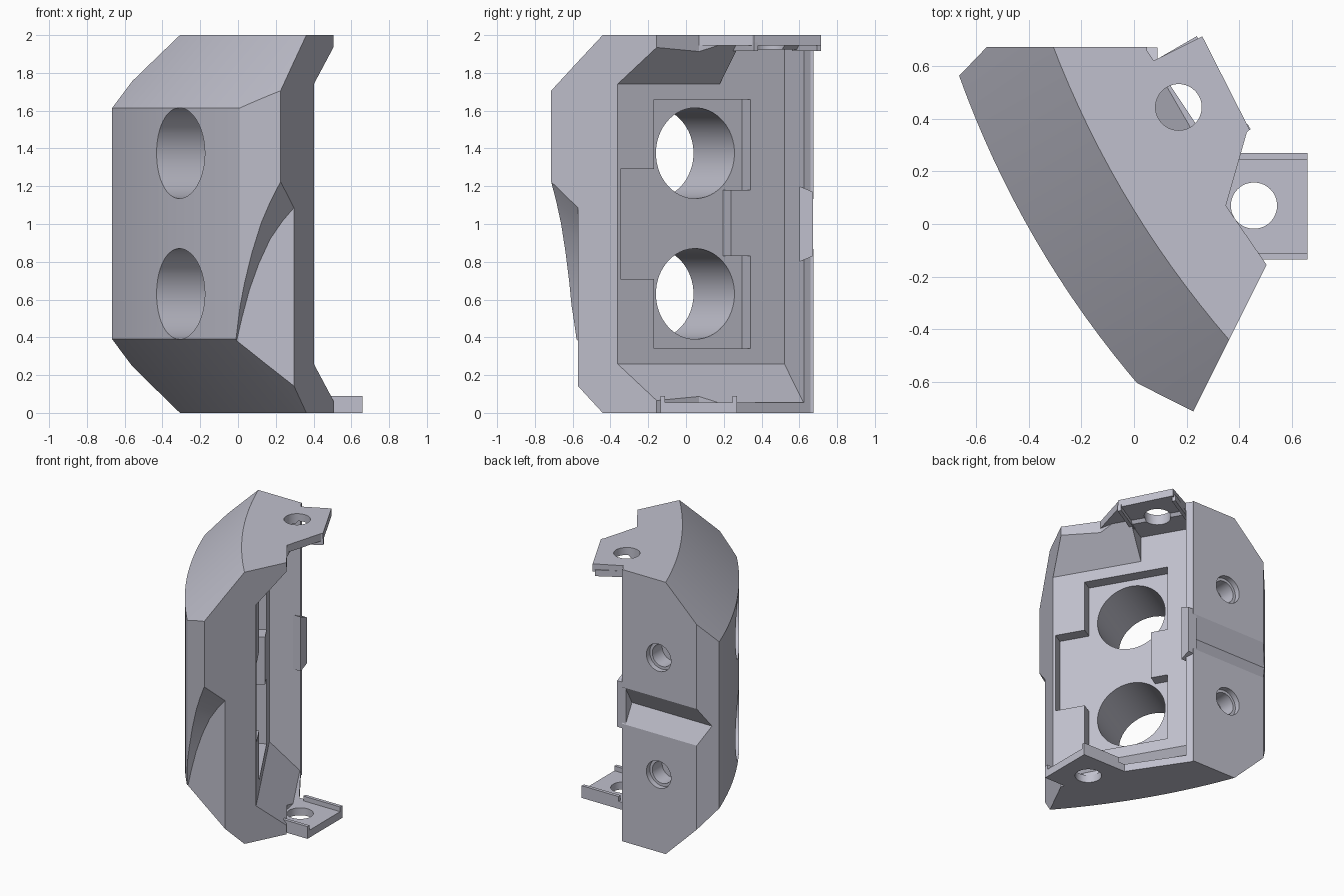
import bpy, bmesh, math
from mathutils import Vector

cube = bpy.data.objects.get("Cube")
if cube:
    bpy.data.objects.remove(cube, do_unlink=True)

grey = bpy.data.materials.new("light grey")
grey.use_nodes = True
grey.diffuse_color = (0.53, 0.53, 0.61, 1)
grey.node_tree.nodes["Principled BSDF"].inputs["Base Color"].default_value = grey.diffuse_color

# The shell is turned 30 degrees: A runs through its wall, T along its length
A = Vector((math.cos(math.pi / 6), 0.5, 0))
T = Vector((-0.5, math.cos(math.pi / 6), 0))
Z = Vector((0, 0, 1))
X, Y = Vector((1, 0, 0)), Vector((0, 1, 0))


def finish(name, bm):
    bmesh.ops.recalc_face_normals(bm, faces=bm.faces)
    mesh = bpy.data.meshes.new(name)
    bm.to_mesh(mesh)
    bm.free()
    mesh.materials.append(grey)
    ob = bpy.data.objects.new(name, mesh)
    bpy.context.collection.objects.link(ob)
    return ob


def loft(name, sections):
    """Closed solid through matching rings of points."""
    bm = bmesh.new()
    rings = [[bm.verts.new(p) for p in s] for s in sections]
    n = len(rings[0])
    for r, q in zip(rings, rings[1:]):
        for i in range(n):
            j = (i + 1) % n
            bm.faces.new((r[i], r[j], q[j], q[i]))
    bm.faces.new(rings[0])
    bm.faces.new(rings[-1])
    return finish(name, bm)


def prism(name, pts, lo, hi, u=X, v=Y, w=Z):
    return loft(name, [[u * a + v * b + w * h for a, b in pts] for h in (lo, hi)])


def rect(u0, u1, v0, v1):
    return [(u0, v0), (u1, v0), (u1, v1), (u0, v1)]


def disc(cu, cv, r, n=48):
    return [(cu + r * math.cos(2 * math.pi * i / n),
             cv + r * math.sin(2 * math.pi * i / n)) for i in range(n)]


def combine(ob, other, op="DIFFERENCE"):
    mod = ob.modifiers.new("join", "BOOLEAN")
    mod.operation, mod.solver, mod.object = op, "EXACT", other
    bpy.context.view_layer.objects.active = ob
    bpy.ops.object.modifier_apply(modifier=mod.name)
    bpy.data.objects.remove(other, do_unlink=True)


# Curved outer wall with sloped top and bottom
def wall_ring(z, inset):
    ring = []
    for i in range(25):
        t = -1 + 2.1 * i / 24
        a = -0.295 - 0.06 * (1 - ((t - 0.15) / 0.67) ** 2) + inset
        ring.append(A * a + T * t + Z * z)
    return ring + [A * 1.2 + T * 1.1 + Z * z, A * 1.2 - T + Z * z]


shell = loft("shell", [wall_ring(0, 0.38), wall_ring(0.39, 0),
                       wall_ring(1.615, 0), wall_ring(2, 0.38)])

# Trim the ends with flat planes
bm = bmesh.new()
bm.from_mesh(shell.data)
for point, normal in (((0, -0.6, 0), (-0.45, -0.89, 0)),
                      ((0.225, -0.715, 0), (0.894, -0.447, 0)),
                      ((0, 0.675, 0), (0, 1, 0)),
                      ((-0.56, 0.675, 0), (-0.72, 0.69, 0))):
    geom = bm.verts[:] + bm.edges[:] + bm.faces[:]
    cut = bmesh.ops.bisect_plane(bm, geom=geom, plane_co=point, plane_no=normal,
                                 clear_outer=True)["geom_cut"]
    bmesh.ops.holes_fill(bm, edges=[e for e in cut if isinstance(e, bmesh.types.BMEdge)])
bmesh.ops.recalc_face_normals(bm, faces=bm.faces)
bm.to_mesh(shell.data)
bm.free()

# Open inner side
combine(shell, prism("side_trim", [(0.515, -0.17), (0.35, 0.07), (0.31, 0.27), (0.05, 0.66),
                                   (0.05, 1.5), (1.8, 1.5), (1.8, -0.17)], -0.5, 2.5))

# Main cavity with sloped floor and ceiling
cavity = [(0.166, 0.26), (0.166, 1.74), (0.37, 1.945),
          (1.6, 1.945), (1.6, 0.055), (0.37, 0.055)]
combine(shell, prism("cavity", cavity, -1.3, 0.505, A, Z, T))
combine(shell, prism("cavity_corner", rect(0.166, 1.5, 0.11, 0.505), 1.5, 1.925, A, T, Z))

# Stepped pocket in the inner wall
pocket = [(-0.29, 0.34), (0.297, 0.34), (0.297, 0.83), (0.18, 0.83), (0.18, 1.18),
          (0.297, 1.18), (0.297, 1.66), (-0.29, 1.66), (-0.29, 1.29), (-0.497, 1.29),
          (-0.497, 0.71), (-0.29, 0.71)]
combine(shell, prism("pocket", pocket, 0.08, 0.3, T, Z, A))

# Large round openings, and stepped screw holes in the back
for z in (0.63, 1.375):
    combine(shell, prism("opening", disc(0.01, z, 0.24, 64), -0.8, 0.5, T, Z, A))
for z in (0.57, 1.43):
    combine(shell, prism("screw_recess", disc(-0.25, z, 0.1), 0.635, 0.8, X, Z, Y))
    combine(shell, prism("screw_hole", disc(-0.25, z, 0.08), 0.52, 0.7, X, Z, Y))

# V groove across the back
combine(shell, prism("groove", [(0.7, 0.82), (0.6, 1), (0.7, 1.18)], -1, 0.3, Y, Z, X))

# Curved scoop on the front corner
edge = [(-0.012, 0.36), (0.02, 0.5), (0.06, 0.65), (0.11, 0.79), (0.17, 0.92),
        (0.235, 1.015), (0.3, 1.09)]
base = [(-0.03, -0.2)] + edge + [(0.6, 1.4), (0.6, -0.2)]


def scoop_ring(f):
    return [Vector((x - 0.08 * f, -0.572 - 0.15 * f, z + (0.14 * f if z > 0 else 0)))
            for x, z in base]


combine(shell, loft("scoop", [scoop_ring(0), scoop_ring(1.6)]))

# Top mounting tab with edge ribs below
tab = prism("tab", [(0.2, 0.07), (0.35, 0.07), (0.43, 0.35), (0.44, 0.36), (0.26, 0.715),
                    (0.05, 0.61), (0, 0.5)], 1.945, 2)
for t in (0.09, 0.475):
    combine(tab, prism("tab_rib", rect(0.3, 0.565, t, t + 0.025), 1.915, 1.96, A, T), "UNION")
combine(shell, tab, "UNION")
combine(shell, prism("tab_hole", disc(0.17, 0.445, 0.088), 1.8, 2.2))

# Bottom mounting lug with edge ribs above
lug = prism("lug", rect(0.28, 0.66, -0.135, 0.27), 0, 0.055)
for y in (-0.135, 0.245):
    combine(lug, prism("lug_rib", rect(0.36, 0.66, y, y + 0.025), 0.02, 0.09), "UNION")
combine(shell, lug, "UNION")
combine(shell, prism("lug_hole", disc(0.457, 0.07, 0.088), -0.2, 0.2))

# Small latch on the free edge of the back wall
latch = [(0.6, 0.8), (0.672, 0.83), (0.672, 1.17), (0.6, 1.2)]
combine(shell, prism("latch", latch, 0.02, 0.09, Y, Z, X), "UNION")

bpy.ops.object.select_all(action="DESELECT")
shell.select_set(True)
bpy.context.view_layer.objects.active = shell
bpy.ops.object.shade_smooth_by_angle(angle=math.radians(20))
